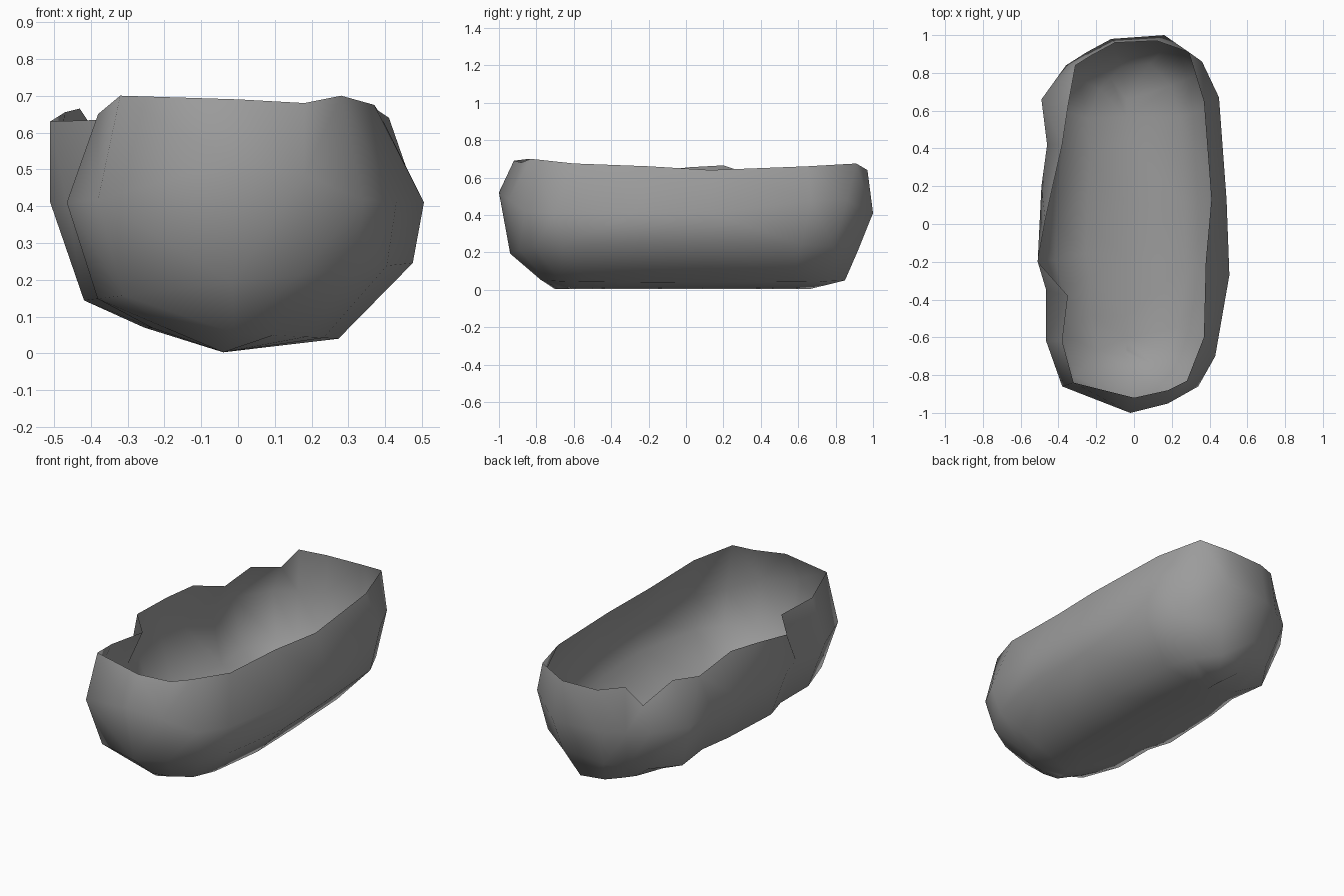
import bpy
import bmesh

default_cube = bpy.data.objects.get("Cube")
if default_cube:
    bpy.data.objects.remove(default_cube, do_unlink=True)

# Plain grey material
grey = bpy.data.materials.new("plain_grey")
grey.use_nodes = True
colour = (0.33, 0.33, 0.33, 1.0)
grey.diffuse_color = colour
grey.node_tree.nodes["Principled BSDF"].inputs["Base Color"].default_value = colour
grey.node_tree.nodes["Principled BSDF"].inputs["Roughness"].default_value = 0.8

# Ragged rim (x, y, z), counter-clockwise from the front
rim = [
    (0, -.92, .69), (.18, -.88, .68), (.28, -.83, .70), (.37, -.6, .675),
    (.38, -.2, .66), (.41, .13, .64), (.37, .65, .66), (.29, .91, .675),
    (.12, .97, .64), (-.1, .96, .64), (-.23, .89, .665), (-.31, .84, .56),
    (-.35, .62, .635), (-.38, .42, .59), (-.43, .2, .665), (-.47, .02, .655),
    (-.51, -.2, .63), (-.35, -.38, .635), (-.38, -.62, .65), (-.32, -.84, .70),
]

# Widest outline of the hull (x, y), matched point by point to the rim
belly = [
    (-.02, -1), (.18, -.95), (.34, -.86), (.43, -.7),
    (.505, -.27), (.49, .13), (.45, .67), (.36, .86),
    (.16, 1), (-.12, .98), (-.25, .91), (-.36, .84),
    (-.49, .66), (-.46, .42), (-.49, .2), (-.5, 0),
    (-.51, -.2), (-.465, -.35), (-.465, -.62), (-.38, -.86),
]


def lower_ring(left, right, front, back, height, tilt):
    """Shrink the belly outline towards the keel, by side and by end."""
    return [(x * (right if x > 0 else left),
             y * (back if y > 0 else front),
             height + tilt * x) for x, y in belly]


def belly_height(x, y):
    """The belly rises at the front tip and at the back left corner."""
    if x > .3 and y > .6:
        return .48
    return .41 + .11 * max(0, -y - .85) / .15


rings = [
    lower_ring(0, 0, .7, .66, .003, 0),
    lower_ring(.5, .54, .78, .85, .055, -.03),
    lower_ring(.82, .94, .94, .92, .195, .1),
    [(x, y, belly_height(x, y)) for x, y in belly],
    rim,
]

# Open hull: one thin skin lofted from keel to rim
bm = bmesh.new()
loops = [[bm.verts.new(point) for point in ring] for ring in rings]
count = len(rim)
for low, high in zip(loops, loops[1:]):
    for i in range(count):
        j = (i + 1) % count
        bm.faces.new((low[i], low[j], high[j], high[i]))

# Close the keel: pair the two sides along a line just right of centre
keel = loops[0]
right_side = keel[:9]
for vert in keel[9:]:
    nearest = min(right_side, key=lambda other: abs(other.co.y - vert.co.y))
    vert.co = nearest.co
for vert in keel:
    vert.co.x = -.04
bmesh.ops.remove_doubles(bm, verts=bm.verts[:], dist=0.001)
bmesh.ops.triangulate(bm, faces=bm.faces[:])

mesh = bpy.data.meshes.new("open_hull")
bm.to_mesh(mesh)
bm.free()
mesh.materials.append(grey)
hull = bpy.data.objects.new("open_hull", mesh)
bpy.context.collection.objects.link(hull)

# Smooth skin with only its sharp folds kept
bpy.ops.object.select_all(action='DESELECT')
hull.select_set(True)
bpy.context.view_layer.objects.active = hull
bpy.ops.object.shade_smooth_by_angle(angle=1.2)
